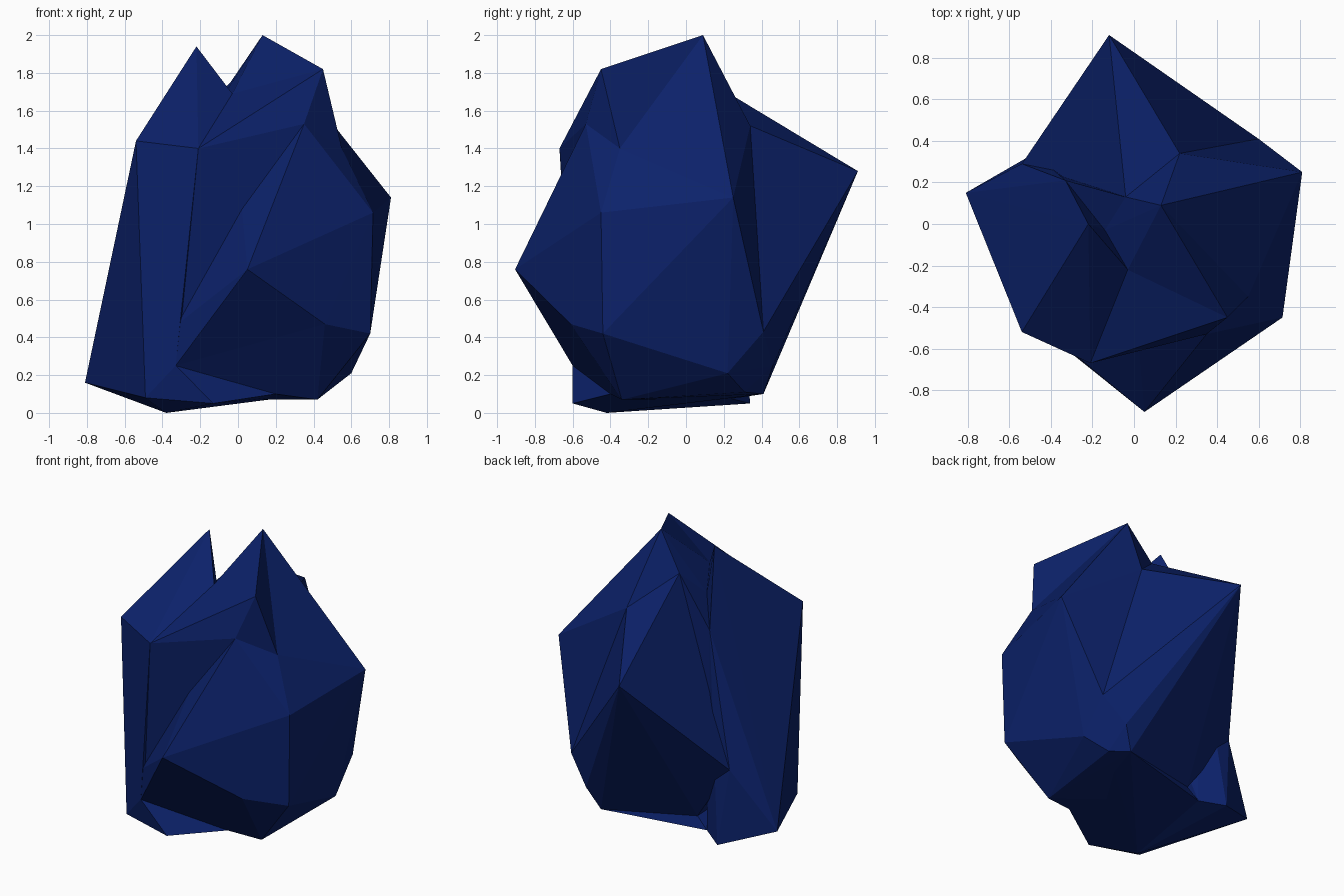
import bpy, bmesh

if "Cube" in bpy.data.objects:
    bpy.data.objects.remove(bpy.data.objects["Cube"])

blue = bpy.data.materials.new("deep blue stone")
blue.diffuse_color = (0.0035, 0.0155, 0.145, 1)
blue.use_nodes = True
blue.node_tree.nodes["Principled BSDF"].inputs["Base Color"].default_value = blue.diffuse_color


def chunk(name, points):
    """A faceted convex piece of stone wrapped around a few corner points."""
    bm = bmesh.new()
    for p in points:
        bm.verts.new(p)
    hull = bmesh.ops.convex_hull(bm, input=bm.verts[:])
    loose = {g for g in hull["geom_interior"] + hull["geom_unused"]
             if isinstance(g, bmesh.types.BMVert) and g.is_valid}
    loose |= {v for v in bm.verts if not v.link_faces}
    bmesh.ops.delete(bm, geom=list(loose), context="VERTS")
    bmesh.ops.recalc_face_normals(bm, faces=bm.faces[:])
    me = bpy.data.meshes.new(name)
    bm.to_mesh(me)
    bm.free()
    me.materials.append(blue)
    ob = bpy.data.objects.new(name, me)
    bpy.context.collection.objects.link(ob)
    return ob


# Corners around the top
right_top = (0.13, 0.09, 2.0)
right_crest = (0.45, -0.45, 1.82)
back_step = (0.22, 0.34, 1.52)
right_tip = (0.81, 0.25, 1.14)
saddle = (-0.04, 0.13, 1.75)
notch_back = (-0.14, -0.03, 1.58)
notch_front = (-0.03, -0.22, 1.69)
notch_left = (-0.33, 0.21, 1.46)
brow_left = (-0.21, -0.67, 1.40)
brow_mid = (0.35, -0.53, 1.53)
brow_right = (0.55, -0.35, 1.40)
# Corners around the sides
left_toe = (-0.81, 0.15, 0.16)
left_dent = (-0.54, 0.29, 0.57)
front_knee = (-0.32, -0.60, 0.47)
front_shin = (-0.33, -0.60, 0.25)
right_shin = (0.46, -0.61, 0.47)
right_knee = (0.70, -0.44, 0.42)
back_hip = (0.60, 0.41, 0.43)
back_shin = (0.45, 0.46, 0.25)
right_ankle = (0.60, 0.22, 0.21)
# Corners around the base
front_foot = (-0.13, -0.60, 0.05)
left_foot = (-0.49, -0.53, 0.08)
base_low = (-0.38, -0.42, 0.0)
base_back = (-0.33, 0.24, 0.075)
base_arch = (0.20, -0.40, 0.10)
back_foot = (0.37, 0.41, 0.10)
side_foot = (0.47, 0.31, 0.11)
back_arch = (-0.25, 0.23, 0.15)

# Main mass with the front nose
chunk("body", [
    back_step, right_tip, saddle, brow_mid, brow_right, (0.05, -0.905, 0.76),
    (0.715, -0.45, 1.06), right_knee, right_shin, front_knee, front_shin,
    right_ankle, back_hip, back_shin, back_foot, side_foot, back_arch, left_dent])

# Long point at the back
chunk("back_point", [
    (-0.12, 0.91, 1.28), back_step, saddle, left_dent, back_arch,
    back_hip, back_shin, back_foot])

# Tall right-hand peak: brow, crest and back slope meet in shallow valleys
chunk("right_brow", [
    right_crest, brow_right, brow_mid, brow_left, notch_front, notch_back, front_knee])
chunk("right_crest", [
    right_crest, right_top, brow_right, brow_mid, notch_front, notch_back, saddle])
chunk("right_back_slope", [
    right_top, back_step, right_tip, saddle, notch_back, notch_front, brow_right])

# Left-hand peak running down to the toe
chunk("left_peak", [
    (-0.22, 0.0, 1.94), (-0.54, -0.52, 1.44), brow_left, notch_front,
    notch_back, notch_left, left_toe, left_dent, front_knee, front_shin,
    base_low, base_back, left_foot, (-0.48, 0.34, 0.05)])
chunk("left_web", [saddle, notch_left, notch_back, left_dent, left_toe])

# Base, in two halves that meet at a shallow arch
chunk("base_left", [
    front_shin, front_foot, base_arch, base_low, left_foot,
    base_back, back_arch, back_foot, side_foot])
chunk("base_middle", [
    front_shin, right_shin, base_arch, back_arch, back_foot, side_foot])
chunk("base_right", [
    right_shin, base_arch, (0.42, -0.34, 0.07), right_knee, right_ankle,
    side_foot, back_foot, back_arch, base_back])
